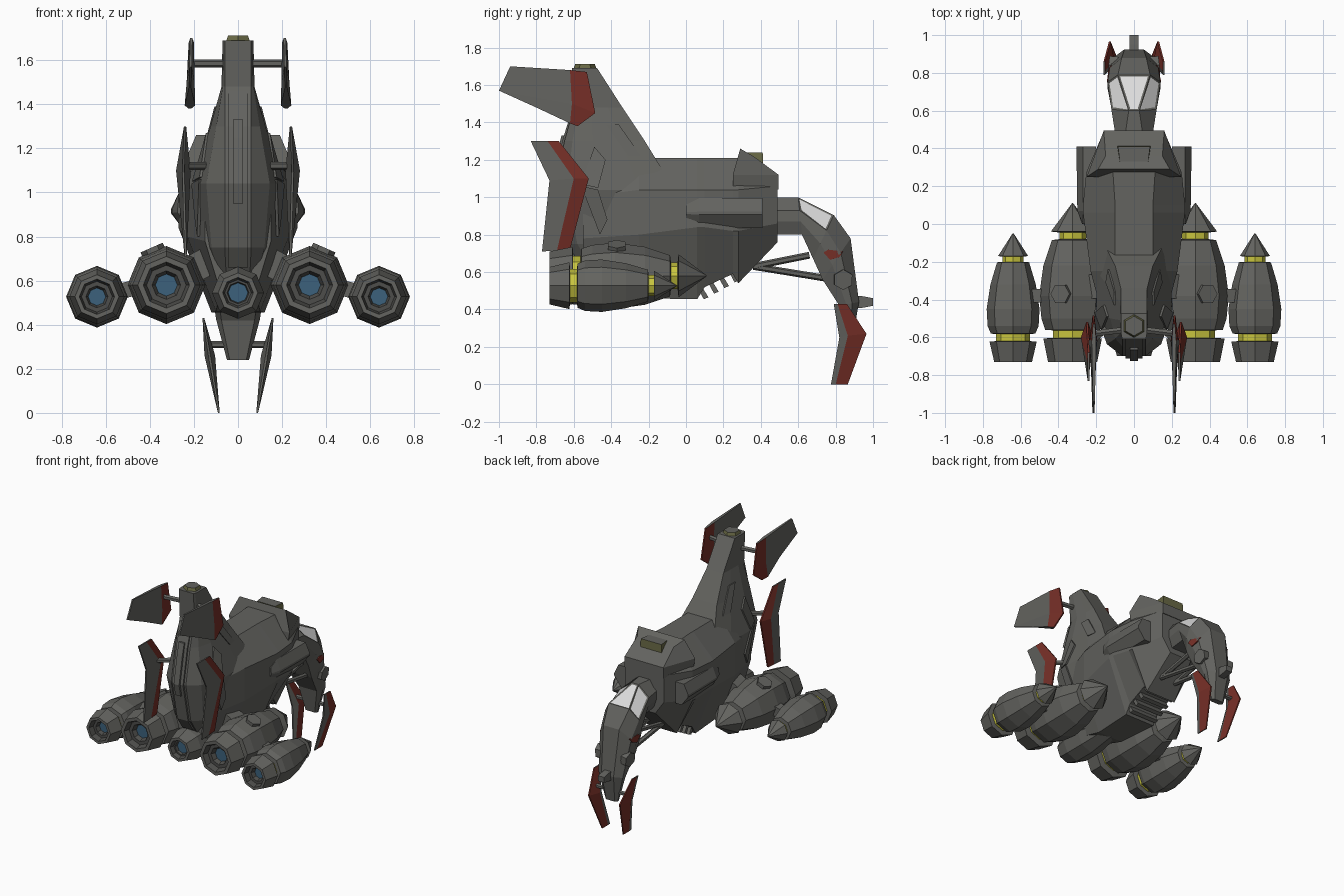
import bpy, bmesh, math
from mathutils import Vector
from mathutils.bvhtree import BVHTree

if "Cube" in bpy.data.objects:
    bpy.data.objects.remove(bpy.data.objects["Cube"])


def material(name, r, g, b):
    m = bpy.data.materials.new(name)
    m.diffuse_color = (r, g, b, 1)
    m.use_nodes = True
    m.node_tree.nodes["Principled BSDF"].inputs["Base Color"].default_value = m.diffuse_color
    return m


GREY = material("hull grey", 0.125, 0.125, 0.115)
DARK = material("dark metal", 0.075, 0.075, 0.07)
RED = material("dark red", 0.18, 0.028, 0.02)
YELLOW = material("yellow", 0.58, 0.56, 0.05)
GLASS = material("pale glass", 0.72, 0.72, 0.72)
BLUE = material("exhaust blue", 0.045, 0.12, 0.2)
OLIVE = material("olive", 0.14, 0.14, 0.06)


def loft(name, rings, mats=(GREY,), pick=None, mirror=False, edit=None):
    """Skin a list of rings; pick(segment, side) gives the material slot."""
    bm = bmesh.new()
    vs = [[bm.verts.new(p) for p in ring] for ring in rings]
    n = len(rings[0])
    grid = {}
    for i in range(len(rings) - 1):
        for j in range(n):
            k = (j + 1) % n
            f = bm.faces.new((vs[i][j], vs[i][k], vs[i + 1][k], vs[i + 1][j]))
            f.material_index = pick(i, j) if pick else 0
            grid[i, j] = f
    bm.faces.new(vs[0])
    end = bm.faces.new(vs[-1])
    end.material_index = pick(len(rings) - 1, 0) if pick else 0
    bmesh.ops.recalc_face_normals(bm, faces=bm.faces)
    if edit:
        edit(bm, grid)
    me = bpy.data.meshes.new(name)
    bm.to_mesh(me)
    bm.free()
    for m in mats:
        me.materials.append(m)
    ob = bpy.data.objects.new(name, me)
    bpy.context.collection.objects.link(ob)
    if mirror:
        ob.modifiers.new("mirror", 'MIRROR')
    return ob


def sym(half):
    """Close a half section (x >= 0) into a symmetric ring."""
    return list(half) + [(-x, y, z) for x, y, z in reversed(half)]


def rod(name, a, b, r, n=6, r2=None, mirror=True, mats=(GREY,), pick=None):
    a, b = Vector(a), Vector(b)
    q = (b - a).to_track_quat('Z', 'Y')
    ring = lambda c, rad: [c + q @ Vector((rad * math.cos(t), rad * math.sin(t), 0))
                           for t in (2 * math.pi * (i + .5) / n for i in range(n))]
    return loft(name, [ring(a, r), ring(b, r2 or r)], mats, pick, mirror)


def cap_pick(i, j):
    return 0 if i else 1  # olive sides, grey lid


# ---- hull: sections along y (top, shoulder, side, keel)
hull_sections = [
    (.49, (.10, 1.12), (.16, 1.06), (.16, .86), (.09, .76)),
    (.28, (.11, 1.21), (.25, 1.04), (.25, .82), (.12, .54)),
    (.25, (.11, 1.21), (.255, 1.04), (.255, .82), (.12, .59)),
    (.10, (.10, 1.21), (.27, 1.04), (.27, .84), (.12, .52)),
    (.06, (.10, 1.21), (.27, 1.04), (.27, .84), (.12, .455)),
    (-.25, (.10, 1.21), (.23, 1.04), (.23, .80), (.10, .46)),
    (-.55, (.08, 1.15), (.15, 1.0), (.15, .78), (.08, .55))]
hull = loft("hull", [sym([(x, y, z) for x, z in pts]) for y, *pts in hull_sections])

# ---- tail tower: sections along z (z, rear y, front y, half width, rear width, front width)
tail_sections = [(1.69, -.61, -.475, .07, .06, .07), (1.48, -.60, -.34, .075, .06, .07),
                 (1.30, -.65, -.22, .125, .06, .10), (1.04, -.70, -.06, .20, .06, .18),
                 (.75, -.64, -.05, .16, .06, .12), (.55, -.50, -.10, .08, .05, .06)]


def tail_ring(z, yr, yf, w, wr, wf):
    d = yf - yr
    return sym([(wr, yr, z), (wr + (w - wr) * .6, yr + d * .1, z), (w, yr + d * .35, z),
                (w * .98, yr + d * .7, z), (wf, yf, z)])


tail = loft("tail_tower", [tail_ring(*s) for s in tail_sections])
rod("tail_cap", (0, -.54, 1.68), (0, -.54, 1.712), .065, 6, .052, False, (GREY, OLIVE), cap_pick)

# rear spine strips, stepped outward
for name, w, out, path in (
        ("spine_plate", .045, .012, ((1.46, -.60), (1.30, -.65), (1.04, -.70), (.75, -.64), (.66, -.58))),
        ("spine_ridge", .022, .026, ((1.33, -.64), (1.25, -.66), (1.04, -.70), (.95, -.68)))):
    loft(name, [sym([(w, y - out, z), (w, y + .04, z)]) for z, y in path])

# ---- hood on the shoulders, with hatch
loft("hood", [sym([(.24, .25, 1.06), (.16, .495, 1.04)]), sym([(.25, .25, 1.12), (.16, .495, 1.12)]),
              sym([(.19, .29, 1.26), (.15, .36, 1.22)])])
loft("hood_hatch", [sym([(.08, .33, 1.14), (.09, .415, 1.14)]),
                    sym([(.075, .33, 1.24), (.085, .41, 1.24)])], (GREY, OLIVE), cap_pick)

# ---- side pods
loft("side_pod", [[(x, y, .915 + k * h) for x, k in
                   ((.20, 1), (.27, 1), (.27 + e, .1), (.27 + e, -.1), (.25, -1), (.20, -1))]
                  for y, h, e in ((0, .045, .005), (.07, .08, .03), (.41, .08, .035))], mirror=True)

# ---- underside cooling vents, leaning forward
for i in range(4):
    y, z = .07 + .055 * i, .465 + .03 * i
    loft("vent_%d" % (i + 1), [sym([(.11, y - .03, z + .09), (.11, y - .005, z + .09)]),
                               sym([(.11, y + .025, z - .01), (.11, y + .05, z)])])

# ---- head: sections from neck to nose (top y,z / bottom y,z / width / top width)
head_sections = [(.45, 1.0, .45, .80, .095, .05), (.60, 1.0, .62, .80, .12, .028),
                 (.79, .905, .68, .67, .14, .085), (.88, .78, .73, .56, .128, .065),
                 (.925, .44, .82, .42, .10, .05), (.89, .24, .85, .24, .05, .035)]


def head_ring(yt, zt, yb, zb, w, wt):
    mid = lambda t: (yt + (yb - yt) * t, zt + (zb - zt) * t)
    return sym([(wt, *mid(0)), (w, *mid(.35)), (w, *mid(.65)), (w * .75, *mid(1))])


def canopy(bm, grid):
    # inset panes on the top and both upper sides
    panes = [grid[1, 0], grid[1, 6], grid[1, 7]]
    bmesh.ops.inset_individual(bm, faces=panes, thickness=.014, depth=-.003)
    for f in panes:
        f.material_index = 1


head = loft("cockpit_head", [head_ring(*s) for s in head_sections], (GREY, GLASS), edit=canopy)
loft("nose_gun", [sym([(.025, y, z1), (.025, y, z2)])
                  for y, z1, z2 in ((.86, .48, .40), (.95, .47, .41), (1.0, .46, .42))])
rod("neck_strut_upper", (.06, .36, .63), (.06, .66, .69), .018)
rod("neck_strut_lower", (.06, .36, .63), (.05, .79, .56), .018)


# ---- plates laid on the flanks by casting rays inward
def tree(ob):
    me = ob.data
    return BVHTree.FromPolygons([v.co for v in me.vertices], [p.vertices[:] for p in me.polygons])


trees = [tree(o) for o in (hull, tail, head)]


def surface(y, z):
    hits = [t.ray_cast(Vector((1, y, z)), Vector((-1, 0, 0))) for t in trees]
    hits = [h for h in hits if h[0] is not None]
    return max(hits, key=lambda h: h[0].x) if hits else (Vector((.1, y, z)), Vector((1, 0, 0)), 0, 0)


def decal(name, outline, mat, lift=.008):
    pts = [surface(y, z)[0] for y, z in outline]
    loft(name, [[p + Vector((d, 0, 0)) for p in pts] for d in (-.001, lift)], (mat,), mirror=True)


decal("tail_panel", [(-.43, 1.39), (-.36, 1.39), (-.24, 1.22), (-.31, 1.22)], GREY)
decal("flank_panel_upper", [(-.56, 1.07), (-.49, 1.27), (-.43, 1.20), (-.47, 1.05)], GREY, .012)
decal("flank_panel_lower", [(-.56, 1.06), (-.47, 1.04), (-.42, .88), (-.46, .80)], GREY, .012)
decal("red_mark", [(.735, .705), (.76, .72), (.84, .71), (.82, .68), (.77, .665)], RED)
for name, y, z, r in (("shoulder_hex", .33, 1.15, .05), ("nose_hex", .84, .56, .055)):
    p, n = surface(y, z)[:2]
    if n.x < 0:
        n = -n
    rod(name, p - n * .03, p + n * .015, r)


# ---- engines: lathed 8-sided profile (y, radius), material slot per segment
def engine(name, cx, cz, profile, slots, mirror=True):
    rings = [[(cx + r * math.sin(k * math.pi / 4), y, cz + r * math.cos(k * math.pi / 4))
              for k in range(8)] for y, r in profile]
    loft(name, rings, (GREY, DARK, YELLOW, BLUE), lambda i, j: slots[i], mirror)


# cone, front band, body, rear band, nozzle, exhaust
SLOTS = [0, 0, 2] + [0] * 6 + [2] + [0] * 3 + [1, 1, 1, 3]
engine("inner_engine", .325, .58,
       [(.11, .003), (-.04, .115), (-.045, .07), (-.08, .07), (-.085, .11), (-.22, .155), (-.38, .177),
        (-.50, .165), (-.56, .145), (-.563, .105), (-.603, .105), (-.606, .155), (-.73, .13), (-.73, .105),
        (-.69, .09), (-.69, .065), (-.66, .05)], SLOTS)
engine("outer_engine", .64, .527,
       [(-.05, .003), (-.17, .08), (-.172, .056), (-.20, .056), (-.203, .085), (-.32, .12), (-.45, .14),
        (-.54, .135), (-.58, .118), (-.583, .09), (-.62, .09), (-.623, .125), (-.73, .10), (-.73, .08),
        (-.69, .07), (-.69, .05), (-.66, .04)], SLOTS)
engine("centre_engine", 0, .545,
       [(-.2, .08), (-.45, .118), (-.60, .118), (-.70, .09), (-.70, .07), (-.67, .06), (-.67, .05),
        (-.65, .045)], [0, 0, 0, 0, 1, 1, 1, 3], False)
rod("engine_hex", (.37, -.37, .70), (.392, -.37, .75), .055)
rod("engine_pylon", (.08, -.33, .72), (.30, -.33, .60), .09, 4)
rod("engine_link", (.44, -.38, .575), (.58, -.38, .54), .05, 4)


# ---- fins: rows of (x, half thickness, trailing, ridge and leading points), red leading edge
def fin(name, rows):
    rings = []
    for x, t, tr, ri, le in rows:
        e = min(t, .005)
        rings.append([(x + e, *tr), (x + t, *ri), (x + e, *le), (x - e, *le), (x - t, *ri), (x - e, *tr)])
    loft(name, rings, (GREY, RED), lambda i, j: int(j in (1, 2, 3) and i < len(rows) - 1), True)


fin("side_fin", [(.24, .005, (-.83, 1.30), (-.74, 1.30), (-.68, 1.30)),
                 (.248, .033, (-.73, 1.09), (-.60, 1.10), (-.52, 1.10)),
                 (.238, .005, (-.77, .71), (-.69, .715), (-.62, .72))])
fin("tail_fin", [(.212, .012, (-.94, 1.70), (-.62, 1.68), (-.53, 1.67)),
                 (.215, .018, (-1.0, 1.57), (-.61, 1.50), (-.485, 1.45)),
                 (.218, .024, (-.79, 1.475), (-.62, 1.395), (-.58, 1.38))])
fin("nose_fin", [(.157, .004, (.79, .43), (.81, .43), (.86, .43)),
                 (.128, .024, (.82, .25), (.865, .26), (.965, .27)),
                 (.087, .004, (.775, 0), (.80, 0), (.865, 0))])
rod("tail_fin_strut", (.05, -.56, 1.585), (.21, -.58, 1.585), .018)
rod("side_fin_strut", (.10, -.52, 1.12), (.25, -.64, 1.12), .018)
rod("nose_fin_strut", (.03, .87, .31), (.14, .87, .31), .016)
